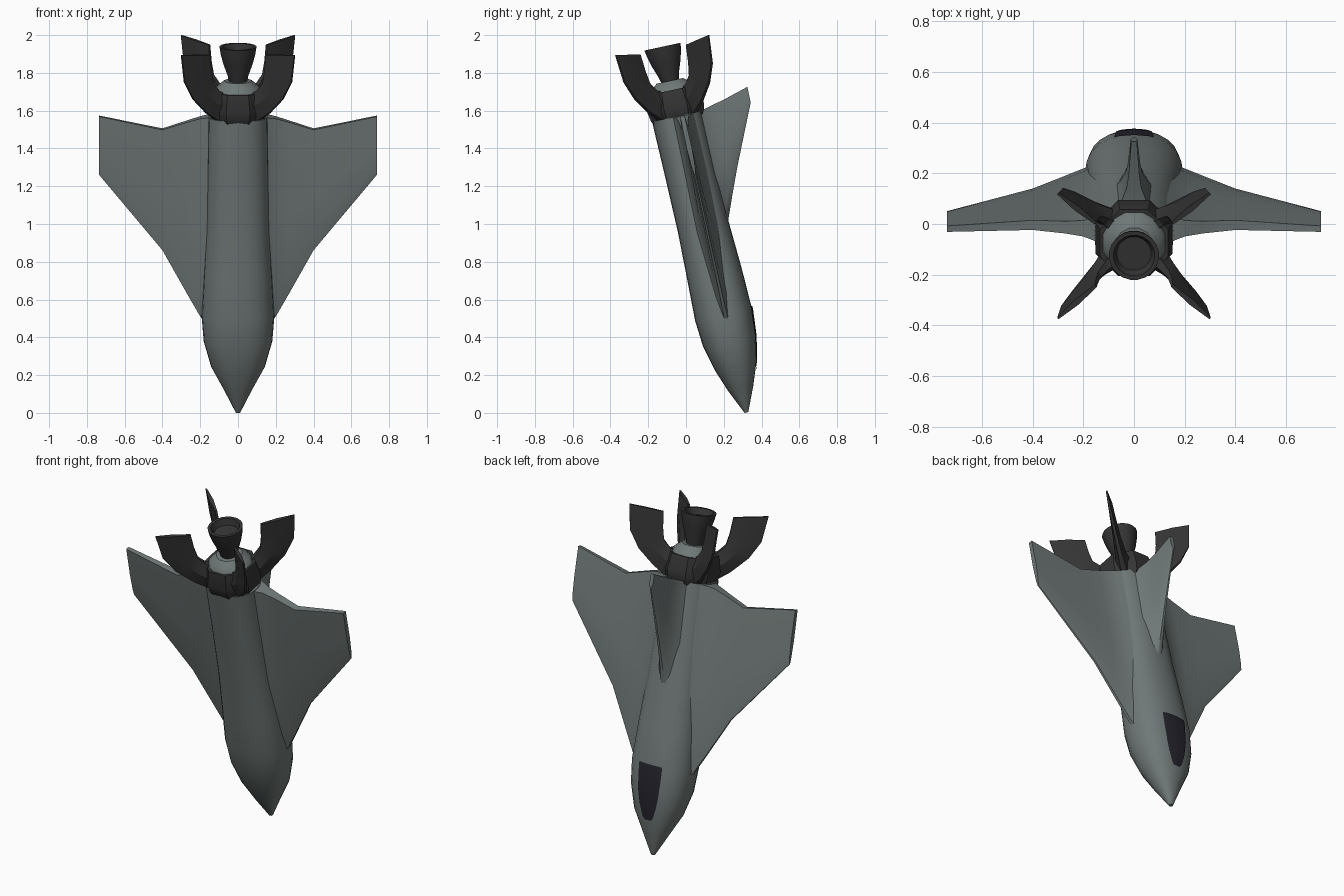
import bpy, bmesh, math
from mathutils import Vector
from mathutils.bvhtree import BVHTree

if "Cube" in bpy.data.objects:
    bpy.data.objects.remove(bpy.data.objects["Cube"])

A = math.radians(12.2)          # tilt of the craft's long axis
CA, SA = math.cos(A), math.sin(A)
TC = -0.025                     # centre of the tail in the dorsal direction


def place(x, t, s):
    """x sideways, t towards the back (dorsal), s from nose to tail."""
    return Vector((x, 0.32 - SA * s + CA * t, 0.002 + CA * s + SA * t))


def material(name, rgb):
    m = bpy.data.materials.new(name)
    m.diffuse_color = (*rgb, 1)
    m.use_nodes = True
    m.node_tree.nodes["Principled BSDF"].inputs["Base Color"].default_value = m.diffuse_color
    return m


GREY = material("hull grey", (0.16, 0.19, 0.185))
DARK = material("engine dark grey", (0.035, 0.035, 0.035))
GLASS = material("canopy glass", (0.018, 0.017, 0.026))


def finish(bm, name, mat, angle=35):
    bmesh.ops.recalc_face_normals(bm, faces=bm.faces)
    me = bpy.data.meshes.new(name)
    bm.to_mesh(me)
    bm.free()
    me.materials.append(mat)
    ob = bpy.data.objects.new(name, me)
    bpy.context.collection.objects.link(ob)
    bpy.ops.object.select_all(action='DESELECT')
    bpy.context.view_layer.objects.active = ob
    ob.select_set(True)
    bpy.ops.object.shade_smooth_by_angle(angle=math.radians(angle))
    return ob


def loft(name, rings, mat, angle=35):
    """Skin closed rings of local points and cap both ends."""
    bm = bmesh.new()
    vs = [[bm.verts.new(place(*p)) for p in r] for r in rings]
    n = len(rings[0])
    for a, b in zip(vs, vs[1:]):
        for i in range(n):
            bm.faces.new((a[i], a[(i + 1) % n], b[(i + 1) % n], b[i]))
    bm.faces.new(vs[0])
    bm.faces.new(vs[-1])
    return finish(bm, name, mat, angle)


def rib(lead, trail, half):
    """Wing rib outline as (s, offset) pairs: thin nose, blunt tail."""
    c = trail - lead
    side = [(0.0, 0.25), (0.12, 0.65), (0.45, 1.0), (1.0, 0.85)]
    up = [(lead + c * u, half * h) for u, h in side]
    return up + [(s, -o) for s, o in reversed(up)]


def turned(name, prof, sides, mat, angle=35):
    rings = [[(r * math.cos(2 * math.pi * (i + .5) / sides),
               TC + r * math.sin(2 * math.pi * (i + .5) / sides), s)
              for i in range(sides)] for r, s in prof]
    return loft(name, rings, mat, angle)


# fuselage: station, half width, belly, back
stations = [(0, .012, -.010, .010), (.13, .078, -.070, .065), (.25, .143, -.115, .108),
            (.39, .182, -.151, .134), (.53, .193, -.163, .145), (.75, .182, -.158, .137),
            (1.0, .168, -.153, .122), (1.3, .162, -.157, .112), (1.61, .157, -.163, .108)]


def section(s, w, lo, hi, n=24):
    ring = []
    for i in range(n):
        a = 2 * math.pi * i / n
        c, d = math.cos(a), math.sin(a)
        x = w * math.copysign(abs(c) ** 0.88, c)
        t = (lo + hi) / 2 + (hi - lo) / 2 * math.copysign(abs(d) ** 0.88, d)
        ring.append((x, t, s))
    return ring


hull = loft("fuselage", [section(*q) for q in stations], GREY, 40)

# delta wings, thick and blended at the root
for side, label in ((1, "right"), (-1, "left")):
    ribs = [(.10, .40, 1.61, .085), (.16, .47, 1.605, .055), (.20, .522, 1.598, .038),
            (.27, .645, 1.577, .029), (.40, .88, 1.535, .023), (.737, 1.29, 1.606, .014)]
    loft(label + "_wing", [[(side * x, o, s) for s, o in rib(l, t, h)]
                           for x, l, t, h in ribs], GREY, 40)

# dorsal tail fin
fin = [(.08, .90, 1.61, .085), (.115, 1.0, 1.615, .058), (.17, 1.14, 1.63, .034),
       (.225, 1.275, 1.642, .025), (.369, 1.60, 1.684, .013)]
loft("tail_fin", [[(o, t, s) for s, o in rib(l, r, h)] for t, l, r, h in fin], GREY, 40)

# canopy: thin plate laid on the fuselage
tree = BVHTree.FromPolygons([v.co for v in hull.data.vertices],
                            [p.vertices for p in hull.data.polygons])
down = place(0, -1, 0) - place(0, 0, 0)
shape = [(.215, .022), (.235, .036), (.30, .055), (.36, .066), (.39, .070), (.46, .075),
         (.53, .078), (.545, .077)]
bm = bmesh.new()
grid = []
for s, w in shape:
    row = []
    for k in range(-4, 5):
        hit = tree.ray_cast(place(w * k / 4, 0.6, s), down)[0]
        row.append(bm.verts.new(hit - down * 0.005))
    grid.append(row)
for a, b in zip(grid, grid[1:]):
    for i in range(8):
        bm.faces.new((a[i], a[i + 1], b[i + 1], b[i]))
ob = finish(bm, "canopy", GLASS)
if ob.data.polygons[0].normal.dot(down) > 0:
    ob.data.flip_normals()

# engine collar, mounting dome and nozzle
turned("engine_collar", [(.135, 1.58), (.155, 1.612), (.165, 1.66), (.145, 1.752), (.12, 1.75)], 8, DARK)
turned("engine_dome", [(.135, 1.70), (.132, 1.745), (.108, 1.775), (.074, 1.802)], 12, GREY)
turned("engine_nozzle", [(.045, 1.785), (.055, 1.83), (.08, 1.90), (.093, 1.95), (.099, 1.987),
                         (.082, 1.987), (.068, 1.95)], 20, DARK)

# four swept stabiliser fins around the collar: outer and inner (radius, station) pairs
edges = [((.14, 1.605), (.08, 1.745), .050), ((.215, 1.655), (.135, 1.765), .032),
         ((.31, 1.745), (.175, 1.81), .022), ((.370, 1.845), (.188, 1.875), .017),
         ((.392, 1.995), (.197, 1.97), .012)]
for j, (sx, st) in enumerate(((1, 1), (-1, 1), (-1, -1), (1, -1))):
    a = math.radians(40)
    ux, ut = sx * math.cos(a), st * math.sin(a)
    rings = []
    for (ro, so), (ri, si), h in edges:
        rm, sm = (ro + ri) / 2, (so + si) / 2
        pts = [(ro, so, h * .35), (rm, sm, h), (ri, si, h * .5),
               (ri, si, -h * .5), (rm, sm, -h), (ro, so, -h * .35)]
        rings.append([(ux * r - ut * o, TC + ut * r + ux * o, s) for r, s, o in pts])
    loft("stabiliser_%d" % (j + 1), rings, DARK, 25)
